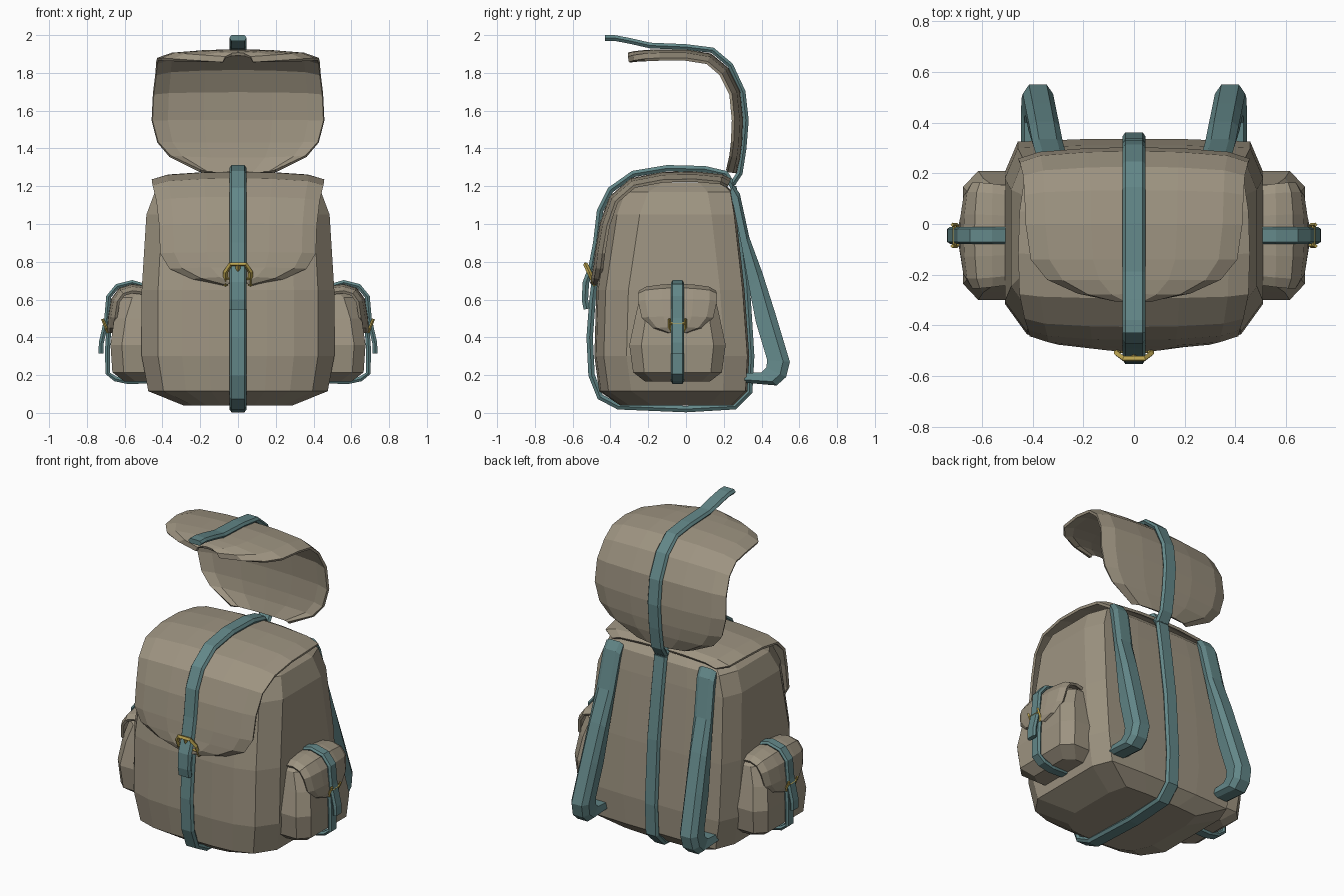
import bpy, bmesh, math
from mathutils import Vector

if "Cube" in bpy.data.objects:
    bpy.data.objects.remove(bpy.data.objects["Cube"])


def material(name, rgb):
    m = bpy.data.materials.new(name)
    m.diffuse_color = (*rgb, 1)
    m.use_nodes = True
    m.node_tree.nodes["Principled BSDF"].inputs["Base Color"].default_value = m.diffuse_color
    return m


CANVAS = material("khaki canvas", (0.34, 0.295, 0.22))
TEAL = material("teal webbing", (0.125, 0.245, 0.25))
BRASS = material("brass", (0.50, 0.37, 0.08))


def finish(name, rings, mat, closed=True, thick=0):
    """Skin a list of point rings (closed tubes with caps) or rows (open sheets)."""
    bm = bmesh.new()
    vs = [[bm.verts.new(p) for p in r] for r in rings]
    n = len(vs[0])
    for a, b in zip(vs, vs[1:]):
        for i in range(n if closed else n - 1):
            j = (i + 1) % n
            bm.faces.new((a[i], a[j], b[j], b[i]))
    if closed:
        bm.faces.new(vs[0])
        bm.faces.new(vs[-1])
    bmesh.ops.recalc_face_normals(bm, faces=bm.faces)
    me = bpy.data.meshes.new(name)
    bm.to_mesh(me)
    bm.free()
    me.materials.append(mat)
    ob = bpy.data.objects.new(name, me)
    bpy.context.collection.objects.link(ob)
    if thick:
        s = ob.modifiers.new("thickness", 'SOLIDIFY')
        s.thickness = thick
        s.offset = 0
    return ob


def normals(path):
    """Left-hand normals of a 2D path."""
    out = []
    for i in range(len(path)):
        a, b = path[max(i - 1, 0)], path[min(i + 1, len(path) - 1)]
        t = Vector((b[0] - a[0], b[1] - a[1])).normalized()
        out.append((-t.y, t.x))
    return out


def strap(name, path, w, t, place):
    """Webbing with chamfered edges swept along a 2D centre line."""
    sec = [(1, 0), (.75, .5), (-.75, .5), (-1, 0), (-.75, -.5), (.75, -.5)]
    rings = [[place(p[0] + n[0] * t * v, p[1] + n[1] * t * v, u * w) for u, v in sec]
             for p, n in zip(path, normals(path))]
    return finish(name, rings, TEAL)


def flap(name, rows, droop, place):
    """Cloth sheet along a profile of (p, q, half width) with drooping side edges."""
    cols = [(-1, 1), (-.82, .4), (-.4, .08), (0, 0), (.4, .08), (.82, .4), (1, 1)]
    pts = [[place(r[0] + n[0] * droop * d, r[1] + n[1] * droop * d, c * r[2]) for c, d in cols]
           for r, n in zip(rows, normals(rows))]
    return finish(name, pts, CANVAS, closed=False, thick=0.016)


def buckle(name, origin, side, up, size):
    """Arched brass frame with a centre pin."""
    arch = [(-1, -1.1), (-1, .1), (-.6, .8), (.6, .8), (1, .1), (1, -1.1)]
    cu = bpy.data.curves.new(name, 'CURVE')
    cu.dimensions = '3D'
    cu.bevel_depth = size * 0.19
    cu.bevel_resolution = 0
    cu.use_fill_caps = True
    for line in (arch, [(0, .8), (0, -.5)], [(-1, -.5), (1, -.5)]):
        sp = cu.splines.new('POLY')
        sp.points.add(len(line) - 1)
        for pt, (u, v) in zip(sp.points, line):
            pt.co = (*(Vector(origin) + Vector(side) * u * size + Vector(up) * v * size), 1)
    tmp = bpy.data.objects.new(name + "_curve", cu)
    bpy.context.collection.objects.link(tmp)
    me = bpy.data.meshes.new_from_object(tmp)
    bpy.data.objects.remove(tmp)
    me.materials.clear()
    me.materials.append(BRASS)
    for f in me.polygons:
        f.use_smooth = False
    bpy.context.collection.objects.link(bpy.data.objects.new(name, me))


# Main body: stacked rings of (z, half width, front y, back y)
rings = []
for z, w, f, b in [(.04, .29, -.35, .25), (.115, .475, -.46, .325), (.3, .51, -.485, .335),
                   (.65, .51, -.475, .31), (1.05, .485, -.415, .265), (1.17, .44, -.37, .245),
                   (1.22, .37, -.29, .2)]:
    half = [(.3 * w, f), (.58 * w, f + .01), (.83 * w, f + .05), (w, f + .17),
            (w, b - .13), (.9 * w, b - .01), (.4 * w, b)]
    rings.append([(x, y, z) for x, y in half] + [(-x, y, z) for x, y in reversed(half)])
finish("body", rings, CANVAS)

# Top flaps: one closed over the front, one standing open
mid = lambda p, q, s: (s, p, q)
flap("closed_flap", [(.235, 1.235, .36), (.19, 1.257, .43), (.05, 1.27, .45), (-.12, 1.268, .455),
                     (-.29, 1.235, .45), (-.4, 1.14, .43), (-.45, 1.0, .415), (-.475, .85, .41),
                     (-.485, .77, .36), (-.495, .72, .24), (-.5, .685, .08)], .04, mid)
flap("open_flap", [(.26, 1.27, .2), (.28, 1.35, .36), (.29, 1.43, .425), (.295, 1.55, .455),
                   (.28, 1.7, .448), (.22, 1.82, .435), (.13, 1.895, .43), (0, 1.917, .425),
                   (-.14, 1.917, .405), (-.22, 1.913, .34), (-.275, 1.907, .22),
                   (-.305, 1.9, .08)], .045, mid)

# Centre webbing
strap("body_strap", [(-.47, .8), (-.495, .6), (-.51, .4), (-.5, .2), (-.455, .085), (-.36, .035),
                     (0, .02), (.26, .035), (.335, .11), (.345, .3), (.32, .7), (.28, 1.0),
                     (.25, 1.2)], .046, .034, mid)
strap("closed_flap_strap", [(.25, 1.2), (.21, 1.265), (.1, 1.29), (-.1, 1.295), (-.28, 1.265),
                            (-.4, 1.18), (-.455, 1.07), (-.475, .9), (-.5, .77), (-.53, .69),
                            (-.535, .6), (-.525, .55)], .046, .034, mid)
strap("open_flap_strap", [(.245, 1.21), (.285, 1.27), (.305, 1.4), (.317, 1.55), (.3, 1.7),
                          (.235, 1.84), (.14, 1.92), (0, 1.937), (-.19, 1.945), (-.3, 1.97),
                          (-.38, 1.985), (-.43, 1.985)], .046, .03, mid)
buckle("front_buckle", (0, -.51, .74), (1, 0, 0), (0, -.42, .9), .066)

# Side pockets with their flaps, webbing and buckles; shoulder straps
CY = -.045
for sgn, tag in ((1, "right"), (-1, "left")):
    side = lambda p, q, s: (sgn * p, CY + s, q)
    rings = []
    for z, h, x in [(.165, .17, .6), (.215, .235, .665), (.36, .255, .675), (.5, .225, .655),
                    (.61, .2, .62), (.65, .16, .57)]:
        prof = [(.44, -h), (x - .06, -h), (x, -.75 * h), (x, .75 * h), (x - .06, h), (.44, h)]
        rings.append([side(p, z, s) for p, s in prof])
    finish(tag + "_pocket", rings, CANVAS)
    flap(tag + "_pocket_flap", [(.48, .665, .19), (.56, .675, .2), (.625, .655, .205),
                                (.665, .6, .205), (.68, .51, .185), (.685, .455, .13),
                                (.687, .43, .05)], -.035, side)
    strap(tag + "_pocket_strap", [(.68, .5), (.69, .35), (.69, .21), (.65, .18), (.58, .165),
                                  (.46, .17)], .034, .026, side)
    strap(tag + "_pocket_flap_strap", [(.49, .67), (.56, .69), (.64, .67), (.685, .615),
                                       (.695, .5), (.708, .44), (.724, .37), (.725, .315)],
          .034, .026, side)
    buckle(tag + "_pocket_buckle", (sgn * .7, CY, .455), (0, 1, 0), (sgn * -.38, 0, -.92), .042)

    # Shoulder strap: padded band leaving the top, bending back in at the bottom
    outer = [(.25, 1.21), (.285, 1.16), (.335, .93), (.405, .74), (.475, .52), (.55, .27),
             (.53, .19), (.48, .145), (.31, .16)]
    inner = [(.23, 1.16), (.25, 1.1), (.295, .88), (.335, .66), (.37, .48), (.43, .28),
             (.425, .24), (.4, .215), (.31, .21)]
    rings = []
    for (yo, zo), (yi, zi) in zip(outer, inner):
        cx = lambda z: .325 + .06 * (1.18 - z)
        yc, zc = yo + (yi - yo) * .3, zo + (zi - zo) * .3
        rings.append([(sgn * (cx(z) + u), y, z) for u, y, z in
                      [(-.035, yo, zo), (.035, yo, zo), (.06, yc, zc), (.05, yi, zi),
                       (-.05, yi, zi), (-.06, yc, zc)]])
    finish(tag + "_shoulder_strap", rings, TEAL)
